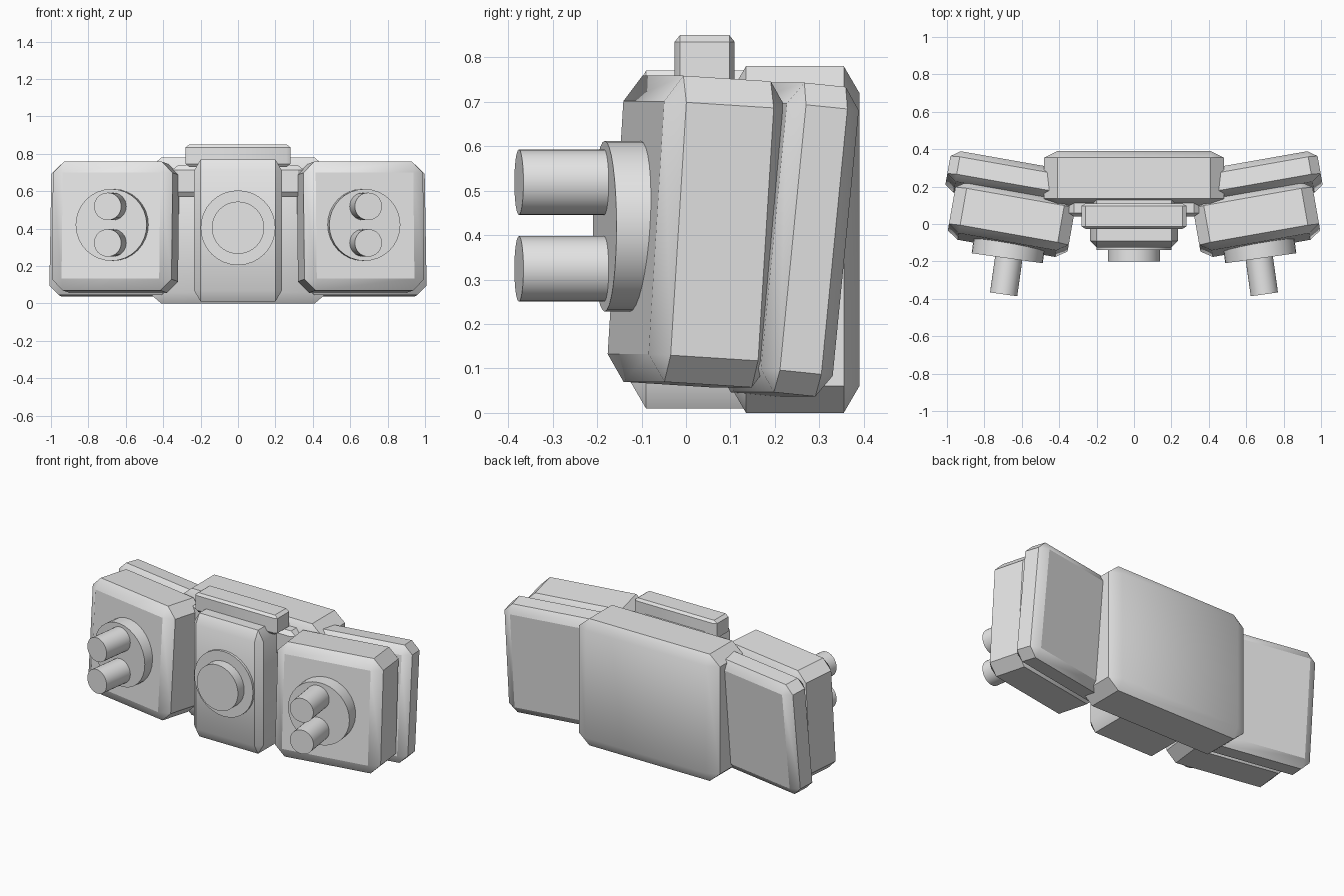
import bpy, bmesh
from math import radians
from mathutils import Matrix, Vector

if "Cube" in bpy.data.objects:
    bpy.data.objects.remove(bpy.data.objects["Cube"])

grey = bpy.data.materials.new("light_grey")
grey.use_nodes = True
grey.diffuse_color = (0.8, 0.8, 0.8, 1)
grey.node_tree.nodes["Principled BSDF"].inputs["Base Color"].default_value = grey.diffuse_color


def finish(bm, name, loc, rot, angle):
    """Turn a bmesh into a placed, shaded object."""
    mesh = bpy.data.meshes.new(name)
    bmesh.ops.recalc_face_normals(bm, faces=bm.faces)
    bm.to_mesh(mesh)
    bm.free()
    mesh.materials.append(grey)
    obj = bpy.data.objects.new(name, mesh)
    bpy.context.collection.objects.link(obj)
    obj.location, obj.rotation_euler = loc, rot
    bpy.ops.object.select_all(action='DESELECT')
    obj.select_set(True)
    bpy.context.view_layer.objects.active = obj
    bpy.ops.object.shade_smooth_by_angle(angle=radians(angle))
    return obj


def block(name, loc, size, cut, rot=(0, 0, 0)):
    """Box whose chamfer has its own width along each axis."""
    bm = bmesh.new()
    bmesh.ops.create_cube(bm, size=1)
    bmesh.ops.scale(bm, verts=bm.verts, vec=[s / c for s, c in zip(size, cut)])
    bmesh.ops.bevel(bm, geom=bm.edges[:], offset=1, segments=1,
                    affect='EDGES', offset_type='OFFSET')
    bmesh.ops.scale(bm, verts=bm.verts, vec=cut)
    return finish(bm, name, loc, rot, 32)


def drum(name, front, radius, depth, yaw=0):
    """Cylinder facing forward, its front cap centred on the given point."""
    bm = bmesh.new()
    bmesh.ops.create_cone(bm, cap_ends=True, segments=32, radius1=radius,
                          radius2=radius, depth=depth)
    bmesh.ops.rotate(bm, verts=bm.verts, matrix=Matrix.Rotation(radians(90), 3, 'X'))
    bmesh.ops.translate(bm, verts=bm.verts, vec=(0, depth / 2, 0))
    return finish(bm, name, front, (0, 0, yaw), 30)


# Central column: rear pack, front housing, top bar and cross brace
block("rear_pack", (0, 0.245, 0.39), (0.96, 0.29, 0.78), (0.07, 0.035, 0.06))
block("front_housing", (0, 0.02, 0.39), (0.47, 0.29, 0.76), (0.035, 0.035, 0.06))
block("top_bar", (0, 0.042, 0.79), (0.56, 0.135, 0.12), (0.02, 0.012, 0.015))
block("cross_brace", (0, 0.1, 0.655), (0.7, 0.12, 0.17), (0.03, 0.02, 0.025))
drum("centre_ring", (0, -0.14, 0.405), 0.2, 0.06)
drum("centre_button", (0, -0.2, 0.405), 0.14, 0.1)

# Angled side pods, mirrored left and right
for side, s in (("left", 1), ("right", -1)):
    yaw = s * radians(10)
    block(side + "_pod", (s * 0.655, 0.025, 0.408), (0.65, 0.28, 0.69),
          (0.06, 0.04, 0.06), (radians(-3.6), 0, yaw))
    block(side + "_back_plate", (s * 0.67, 0.23, 0.39), (0.66, 0.165, 0.70),
          (0.05, 0.035, 0.05), (radians(-5.7), 0, yaw))
    drum(side + "_pod_disc", (s * 0.678, -0.183, 0.42), 0.192, 0.14, s * radians(8))
    for level, z in (("upper", 0.519), ("lower", 0.324)):
        drum(side + "_" + level + "_barrel", (s * 0.697, -0.376, z), 0.0735, 0.25,
             s * radians(8))
